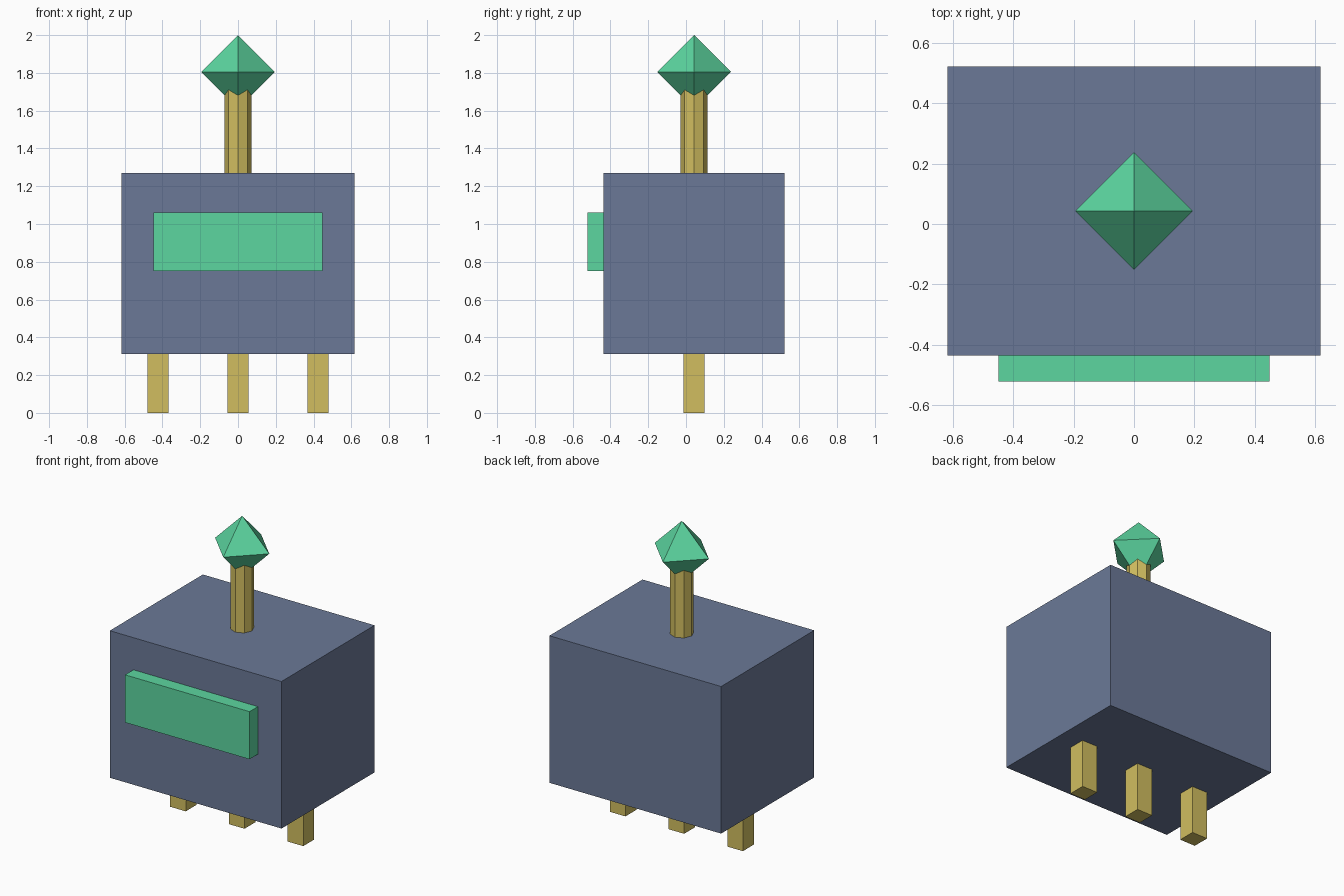
import bpy, bmesh
from mathutils import Vector

default = bpy.data.objects.get("Cube")
if default:
    bpy.data.objects.remove(default, do_unlink=True)


def material(name, srgb):
    """Flat material from 8-bit sRGB values."""
    linear = [((c / 255 + 0.055) / 1.055) ** 2.4 for c in srgb] + [1.0]
    mat = bpy.data.materials.new(name)
    mat.use_nodes = True
    mat.diffuse_color = linear
    bsdf = next(n for n in mat.node_tree.nodes if n.type == "BSDF_PRINCIPLED")
    bsdf.inputs["Base Color"].default_value = linear
    return mat


slate = material("slate blue", (107, 121, 151))
green = material("mint green", (92, 214, 160))
gold = material("dull gold", (209, 190, 96))


def add_part(name, bm, location, mat):
    bmesh.ops.recalc_face_normals(bm, faces=bm.faces)
    mesh = bpy.data.meshes.new(name)
    bm.to_mesh(mesh)
    bm.free()
    mesh.materials.append(mat)
    obj = bpy.data.objects.new(name, mesh)
    obj.location = location
    bpy.context.collection.objects.link(obj)
    return obj


def box(name, size, location, mat):
    bm = bmesh.new()
    bmesh.ops.create_cube(bm, size=1)
    bmesh.ops.scale(bm, vec=size, verts=bm.verts)
    return add_part(name, bm, location, mat)


MID_Y = 0.043        # depth centre of body, legs and mast
BODY_BOTTOM, BODY_TOP = 0.313, 1.27
BODY_DEPTH = 0.957

# Body and face panel
box("body", (1.236, BODY_DEPTH, BODY_TOP - BODY_BOTTOM),
    (0, MID_Y, (BODY_BOTTOM + BODY_TOP) / 2), slate)
box("face_panel", (0.896, 0.087, 0.31), (0, -0.478, 0.906), green)

# Row of three square legs
for side, x in (("right", -0.423), ("middle", 0), ("left", 0.423)):
    box(side + "_leg", (0.112, 0.112, BODY_BOTTOM),
        (x, MID_Y, BODY_BOTTOM / 2), gold)

# Eight-sided mast, running up into the gem
mast_top = 1.75
bm = bmesh.new()
bmesh.ops.create_cone(bm, cap_ends=True, segments=8, radius1=0.071,
                      radius2=0.071, depth=mast_top - BODY_TOP)
add_part("mast", bm, (0, MID_Y, (BODY_TOP + mast_top) / 2), gold)

# Octahedral gem
radius = 0.195
bm = bmesh.new()
for axis in range(3):
    for sign in (-1, 1):
        point = Vector()
        point[axis] = sign * radius
        bm.verts.new(point)
bmesh.ops.convex_hull(bm, input=bm.verts)
add_part("mast_gem", bm, (0, MID_Y, 2 - radius), green)
